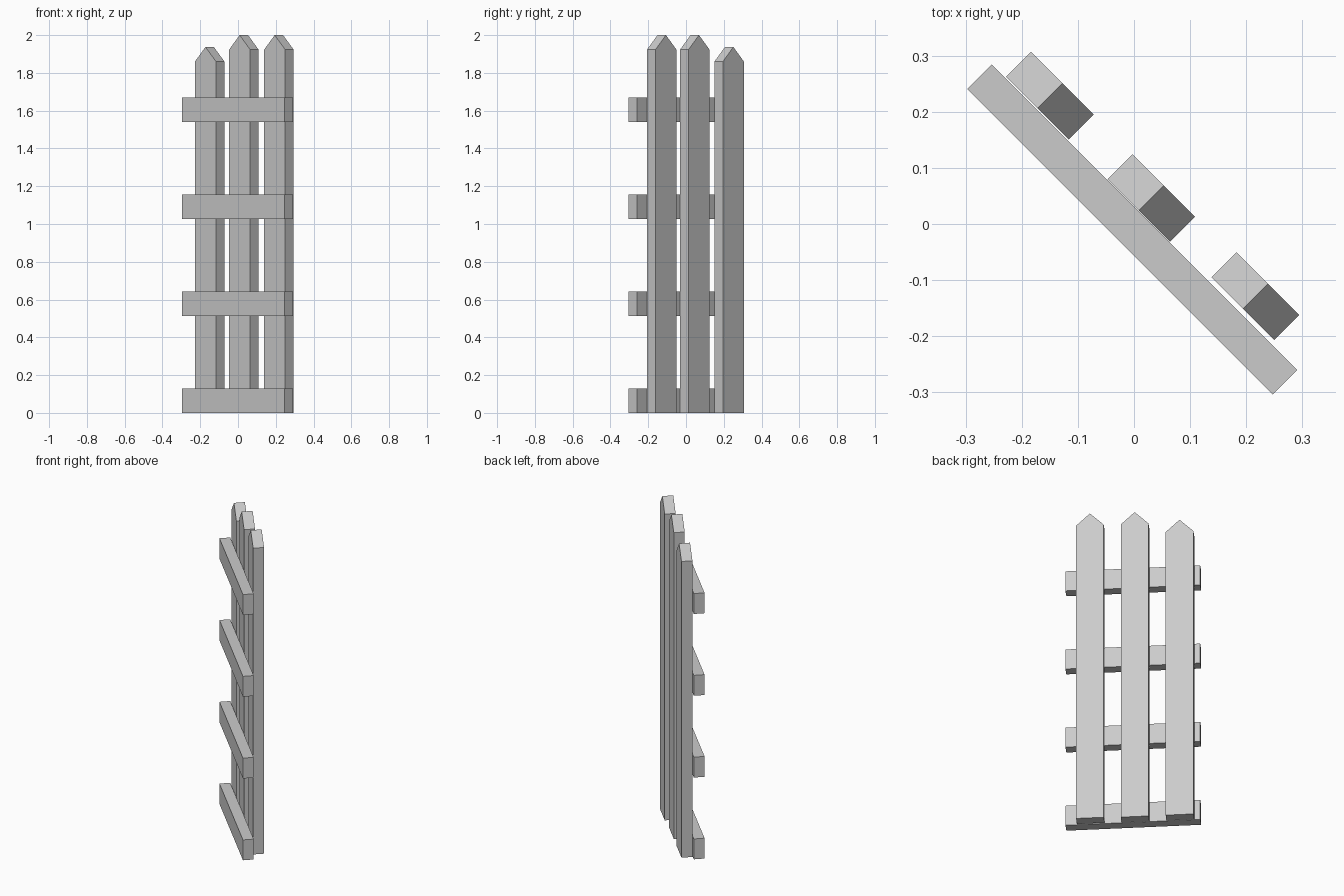
import bpy
import bmesh
from math import radians
from mathutils import Matrix, Vector

cube = bpy.data.objects.get("Cube")
if cube:
    bpy.data.objects.remove(cube, do_unlink=True)

grey = bpy.data.materials.new("plain grey")
grey.use_nodes = True
colour = (0.6, 0.6, 0.6, 1)
grey.diffuse_color = colour
grey.node_tree.nodes["Principled BSDF"].inputs["Base Color"].default_value = colour

TURN = Matrix.Rotation(radians(-45), 4, "Z")


def board(name, profile, thickness, location):
    """Extrude an (x, z) outline through its thickness and turn it along the fence."""
    bm = bmesh.new()
    face = bm.faces.new([bm.verts.new((x, -thickness / 2, z)) for x, z in profile])
    extruded = bmesh.ops.extrude_face_region(bm, geom=[face])["geom"]
    moved = [v for v in extruded if isinstance(v, bmesh.types.BMVert)]
    bmesh.ops.translate(bm, verts=moved, vec=(0, thickness, 0))
    bmesh.ops.recalc_face_normals(bm, faces=bm.faces)
    mesh = bpy.data.meshes.new(name)
    bm.to_mesh(mesh)
    bm.free()
    mesh.materials.append(grey)
    obj = bpy.data.objects.new(name, mesh)
    obj.matrix_world = Matrix.Translation(Vector(location)) @ TURN
    bpy.context.collection.objects.link(obj)


# Horizontal rails
half, height = 0.385, 0.128
rail = [(-half, 0), (half, 0), (half, height), (-half, height)]
for i in range(4):
    board(f"rail_{i + 1}", rail, 0.062, (-0.003, -0.01, i * 0.5135))

# Pointed pickets behind the rails
half = 0.079
pickets = [("right", -0.15, 0.2285, 1.937),
           ("middle", 0.031, 0.0465, 2.0),
           ("left", 0.2165, -0.1285, 2.0)]
for side, x, y, tip in pickets:
    shoulder = tip - 0.077
    outline = [(-half, 0), (half, 0), (half, shoulder), (0, tip), (-half, shoulder)]
    board(f"{side}_picket", outline, 0.063, (x, y, 0))
